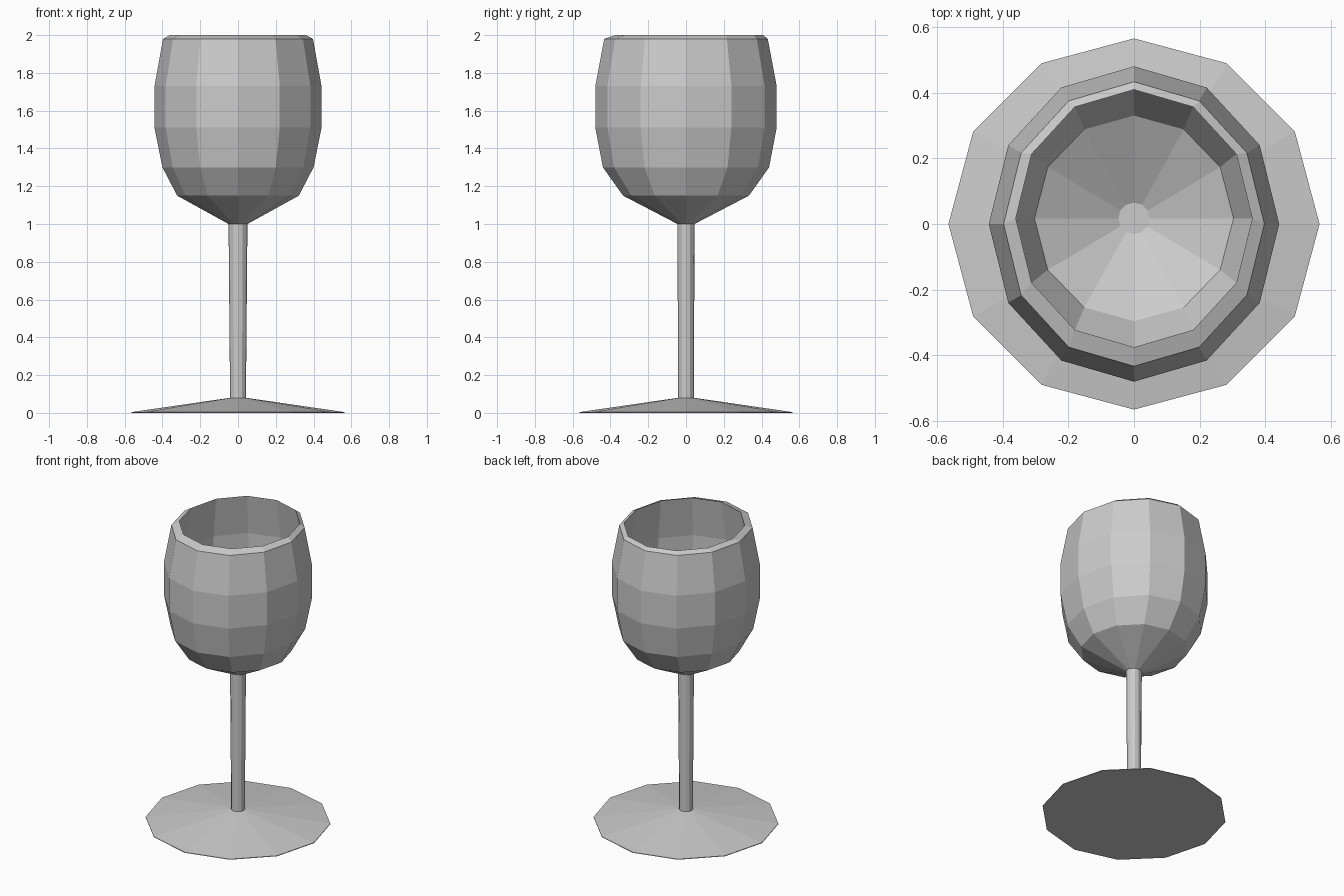
import bpy, bmesh
from math import sin, cos, pi

if "Cube" in bpy.data.objects:
    bpy.data.objects.remove(bpy.data.objects["Cube"])

SIDES = 12


def lathe(name, rings, cap_start=False, cap_end=False):
    """Loft low-poly rings given as (x radius, y radius, z, y offset)."""
    bm = bmesh.new()
    loops = [[bm.verts.new((rx * cos(2 * pi * i / SIDES),
                            ry * sin(2 * pi * i / SIDES) + oy, z))
              for i in range(SIDES)] for rx, ry, z, oy in rings]
    for a, b in zip(loops, loops[1:]):
        for i in range(SIDES):
            j = (i + 1) % SIDES
            bm.faces.new((a[i], a[j], b[j], b[i]))
    if cap_start:
        bm.faces.new(loops[0][::-1])
    if cap_end:
        bm.faces.new(loops[-1])
    mesh = bpy.data.meshes.new(name)
    bm.to_mesh(mesh)
    bm.free()
    obj = bpy.data.objects.new(name, mesh)
    bpy.context.collection.objects.link(obj)
    return obj


# Shallow conical foot with a flat underside
lathe("foot", [(0.565, 0.565, 0.0, 0), (0.565, 0.565, 0.004, 0),
               (0.042, 0.042, 0.08, 0)], cap_start=True)

# Slender stem, slightly wider at the bowl
lathe("stem", [(0.042, 0.042, 0.08, 0), (0.05, 0.045, 1.0, 0)])

# Bowl: outside going up, sloped rim, inside going down to a small floor
IN = 0.017
lathe("bowl", [
    (0.05, 0.045, 1.0, 0),
    (0.322, 0.333, 1.15, 0),
    (0.40, 0.44, 1.30, 0),
    (0.442, 0.48, 1.51, 0),
    (0.442, 0.48, 1.73, 0),
    (0.397, 0.433, 1.98, 0),
    (0.36, 0.392, 2.0, IN),
    (0.40, 0.436, 1.73, IN),
    (0.40, 0.436, 1.51, IN),
    (0.36, 0.392, 1.31, IN),
    (0.303, 0.313, 1.17, IN),
    (0.048, 0.048, 1.03, IN),
], cap_end=True)
